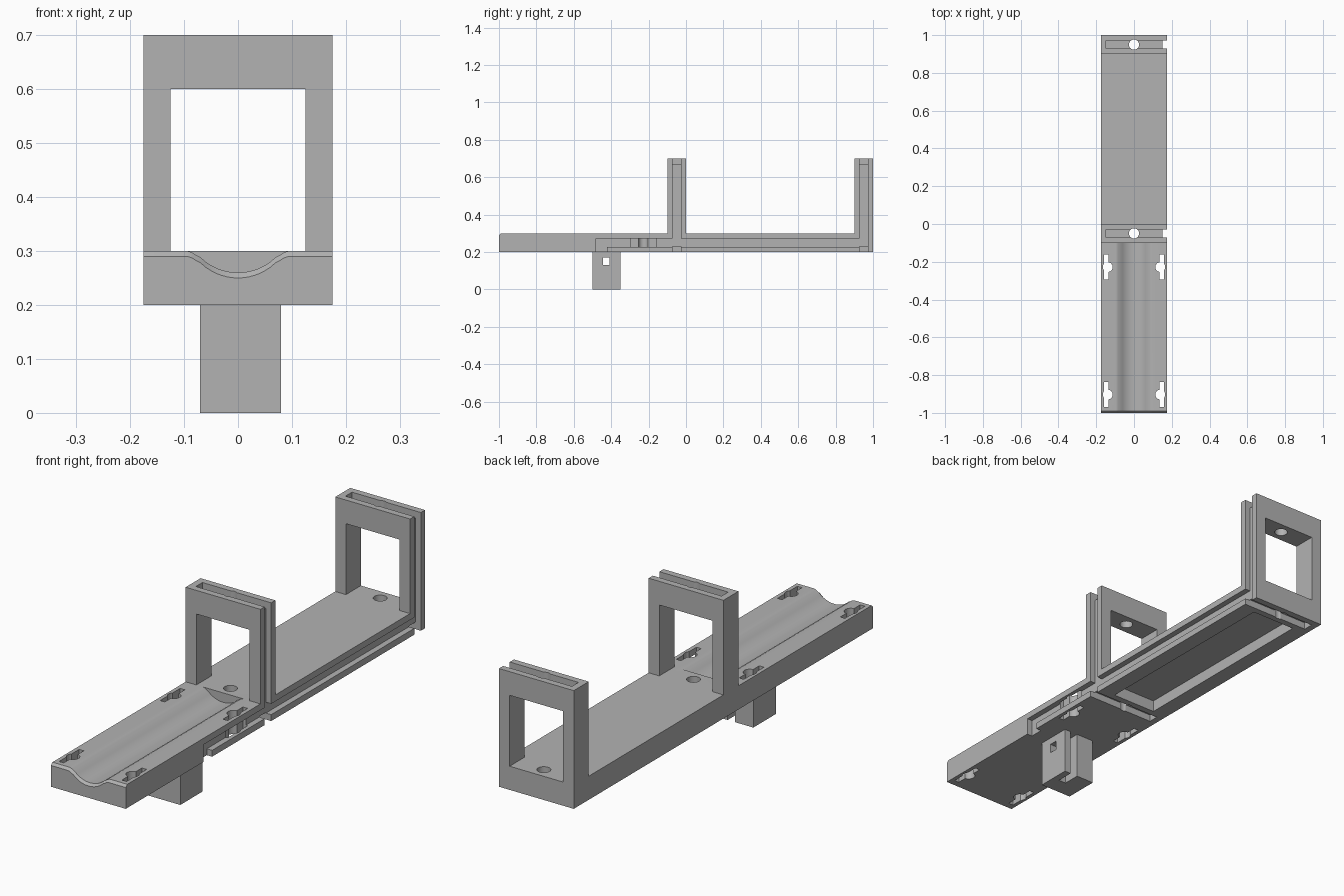
import bpy, bmesh, math

old = bpy.data.objects.get("Cube")
if old:
    bpy.data.objects.remove(old, do_unlink=True)

grey = bpy.data.materials.new("plain grey")
grey.use_nodes = True
grey.diffuse_color = (0.45, 0.45, 0.45, 1)
grey.node_tree.nodes["Principled BSDF"].inputs["Base Color"].default_value = (0.45, 0.45, 0.45, 1)


def loft(name, rings):
    """Closed solid through rings of matching points."""
    bm = bmesh.new()
    loops = [[bm.verts.new(p) for p in ring] for ring in rings]
    n = len(loops[0])
    for a, b in zip(loops, loops[1:]):
        for i in range(n):
            j = (i + 1) % n
            bm.faces.new((a[i], a[j], b[j], b[i]))
    bm.faces.new(loops[0])
    bm.faces.new(loops[-1])
    bmesh.ops.recalc_face_normals(bm, faces=bm.faces)
    mesh = bpy.data.meshes.new(name)
    bm.to_mesh(mesh)
    bm.free()
    mesh.materials.append(grey)
    ob = bpy.data.objects.new(name, mesh)
    bpy.context.collection.objects.link(ob)
    return ob


def box(name, x, y, z):
    return loft(name, [[(x[0], y[0], h), (x[1], y[0], h), (x[1], y[1], h), (x[0], y[1], h)] for h in z])


def rod(name, x, y, r, z):
    turn = [2 * math.pi * (i + 0.5) / 32 for i in range(32)]
    return loft(name, [[(x + r * math.cos(a), y + r * math.sin(a), h) for a in turn] for h in z])


def combine(ob, tool, how="DIFFERENCE"):
    mod = ob.modifiers.new("cut", "BOOLEAN")
    mod.operation, mod.solver, mod.object = how, "EXACT", tool
    bpy.context.view_layer.objects.active = ob
    bpy.ops.object.modifier_apply(modifier=mod.name)
    bpy.data.objects.remove(tool, do_unlink=True)


HALF, BOTTOM, DECK, TOP = 0.175, 0.2, 0.3, 0.7
POSTS = (-0.05, 0.95)

# Rear bar with two uprights, from its side profile
side = [(-0.1, BOTTOM), (1, BOTTOM), (1, TOP), (0.9, TOP), (0.9, DECK), (0, DECK), (0, TOP), (-0.1, TOP)]
body = loft("cradle_body", [[(x, y, z) for y, z in side] for x in (-HALF, HALF)])

# Windows through the uprights
for y in POSTS:
    combine(body, box("window_cutter", (-0.125, 0.125), (y - 0.08, y + 0.08), (DECK, 0.6)))

# Front deck with a rounded trough and a bevelled front edge
half = [(0.096, DECK), (0.09, 0.299), (0.084, 0.2965), (0.077, 0.292)]
half += [(x, 0.36 - math.sqrt(0.01 - x * x)) for x in [0.07 - 0.01 * i for i in range(7)]]
trough = [(-x, z) for x, z in half] + [(0, 0.26)] + half[::-1]
section = [(-HALF, BOTTOM), (-HALF, DECK)] + trough + [(HALF, DECK), (HALF, BOTTOM)]


def deck_ring(y, drop):
    return [(x, y, z - drop if z > BOTTOM else z) for x, z in section]


deck = loft("front_deck", [deck_ring(-1, 0.01), deck_ring(-0.99, 0), deck_ring(-0.1, 0)])
combine(body, deck, "UNION")

# Shallow recess under the rear bar
combine(body, box("recess_cutter", (-0.105, 0.105), (0, 0.9), (0.1, 0.25)))

# Wire channels around each upright, open on the left side
for y in POSTS:
    w = (y - 0.022, y + 0.022)
    combine(body, box("side_cutter", (0.15, 0.2), w, (0.1, 0.8)))
    combine(body, box("top_cutter", (-0.147, 0.2), w, (0.67, 0.8)))
    combine(body, box("bottom_cutter", (-0.147, 0.2), w, (0.1, 0.23)))
    combine(body, rod("hole_cutter", 0, y, 0.027, (0.1, 0.8)))

# Long wire channel along the side, turning down at its front end
combine(body, box("channel_cutter", (0.15, 0.2), (-0.48, 0.97), (0.227, 0.273)))
combine(body, box("channel_end_cutter", (0.15, 0.2), (-0.48, -0.423), (0.1, 0.273)))

# Strap slots with a round bulge, mirrored on both sides
for s in (-1, 1):
    for y in (-0.228, -0.903):
        xs = sorted((s * 0.136, s * 0.158))
        combine(body, box("slot_cutter", xs, (y - 0.067, y + 0.067), (0.1, 0.4)))
        combine(body, rod("bulge_cutter", s * 0.139, y, 0.026, (0.1, 0.4)))

# Mounting foot with a rear slit and a cross hole
foot = box("mounting_foot", (-0.07, 0.08), (-0.5, -0.35), (0, BOTTOM))
combine(foot, box("slit_cutter", (0.015, 0.05), (-0.425, -0.3), (-0.1, 0.3)))
combine(foot, box("cross_hole_cutter", (-0.2, 0.2), (-0.445, -0.41), (0.13, 0.17)))

# Smooth the curves, keep the edges sharp
for ob in (body, foot):
    bpy.ops.object.select_all(action="DESELECT")
    ob.select_set(True)
    bpy.context.view_layer.objects.active = ob
    bpy.ops.object.shade_smooth_by_angle(angle=math.radians(30))
